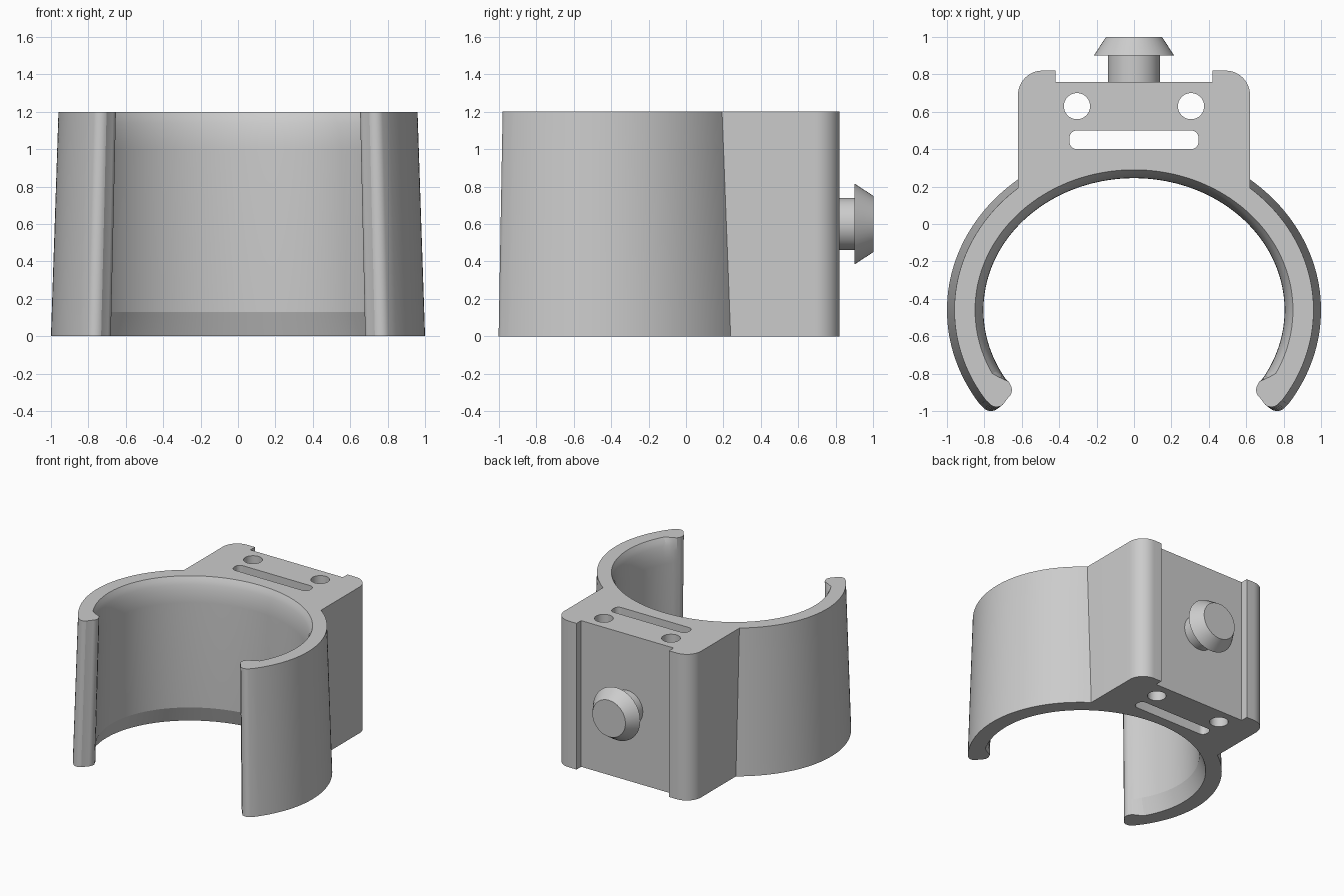
import bpy, bmesh
from math import sin, cos, acos, radians, pi
from mathutils import Matrix

HEIGHT, CENTRE_Y = 1.2, -0.46
BLOCK_X, TIP_ANGLE = 0.62, -33.0

cube = bpy.data.objects.get("Cube")
if cube:
    bpy.data.objects.remove(cube, do_unlink=True)

grey = bpy.data.materials.new("light_grey")
grey.use_nodes = True
grey.diffuse_color = (0.6, 0.6, 0.6, 1)
grey.node_tree.nodes["Principled BSDF"].inputs["Base Color"].default_value = (0.6, 0.6, 0.6, 1)


def arc(cx, cy, rx, ry, start, end, n):
    """Points along an elliptical arc, angles in degrees."""
    angles = [radians(start + (end - start) * i / n) for i in range(n + 1)]
    return [(cx + rx * cos(a), cy + ry * sin(a)) for a in angles]


def loft(name, levels):
    """Solid through equal-length outlines given as (z, points)."""
    bm = bmesh.new()
    rings = [[bm.verts.new((x, y, z)) for x, y in pts] for z, pts in levels]
    n = len(rings[0])
    for low, high in zip(rings, rings[1:]):
        for i in range(n):
            j = (i + 1) % n
            bm.faces.new((low[i], low[j], high[j], high[i]))
    bm.faces.new(rings[0][::-1])
    bm.faces.new(rings[-1])
    bmesh.ops.recalc_face_normals(bm, faces=bm.faces)
    return finish(name, bm)


def finish(name, bm):
    mesh = bpy.data.meshes.new(name)
    bm.to_mesh(mesh)
    bm.free()
    mesh.materials.append(grey)
    obj = bpy.data.objects.new(name, mesh)
    bpy.context.collection.objects.link(obj)
    return obj


def smooth(obj, angle):
    bpy.ops.object.select_all(action="DESELECT")
    obj.select_set(True)
    bpy.context.view_layer.objects.active = obj
    bpy.ops.object.shade_smooth_by_angle(angle=radians(angle))


def clip_outline(z, flare):
    """Section of the open ring and its mounting block at one height."""
    scale = 1 - 0.04 * z / HEIGHT
    inner = 0.83 - 0.03 * z / HEIGHT
    half = []
    # Inner wall, its flare fading out at the tip
    steps = 60
    for i in range(steps + 1):
        deg = 90 + (TIP_ANGLE - 90) * i / steps
        r = inner + flare * min(1, (deg - TIP_ANGLE) / 6)
        a = radians(deg)
        half.append((r * cos(a), CENTRE_Y + (r - 0.1) * sin(a)))
    # Rounded arm tip
    tip = arc(0.735, -0.905, 0.055, 0.055, -217, -127, 9)
    tip += arc(0.765, -0.945, 0.055, 0.055, -127, -37, 9)
    half += [(x * scale, CENTRE_Y + (y - CENTRE_Y) * scale) for x, y in tip]
    # Outer wall up to the block side
    end = acos(BLOCK_X / scale) * 180 / pi
    half += arc(0, CENTRE_Y, scale, 0.89 * scale, -34.5, end, 40)
    # Block corner and raised rail
    half += arc(BLOCK_X - 0.13, 0.69, 0.13, 0.13, 0, 90, 12)
    half += [(0.42, 0.82), (0.42, 0.76)]
    return half + [(-x, y) for x, y in half[:0:-1]]


# Ring clip with block: bottom chamfer, straight wall, rounded top flare
flares = [(0, 0.045), (0.13, 0), (1.0, 0), (1.05, 0.003), (1.1, 0.011),
          (1.14, 0.021), (1.17, 0.032), (HEIGHT, 0.05)]
clip = loft("clip_body", [(z, clip_outline(z, f)) for z, f in flares])

# Cutters for the two round holes and the strap slot
slot = []
for cx, cy, start in ((0.305, 0.46, 0), (-0.305, 0.46, 90),
                      (-0.305, 0.44, 180), (0.305, 0.44, 270)):
    slot += arc(cx, cy, 0.04, 0.04, start, start + 90, 8)
shapes = {"slot_cutter": slot}
for side, x in (("left", 0.305), ("right", -0.305)):
    shapes[side + "_hole_cutter"] = arc(x, 0.63, 0.07, 0.07, 0, 360, 40)[:-1]

for name, points in shapes.items():
    cutter = loft(name, [(-0.1, points), (HEIGHT + 0.1, points)])
    cutter.hide_render = True
    cut = clip.modifiers.new(name, "BOOLEAN")
    cut.operation, cut.solver, cut.object = "DIFFERENCE", "EXACT", cutter
    bpy.context.view_layer.objects.active = clip
    bpy.ops.object.modifier_apply(modifier=cut.name)
    bpy.data.objects.remove(cutter, do_unlink=True)
smooth(clip, 15)

# Mushroom-headed pin on the back, turned about the y axis
profile = [(0.14, 0.74), (0.14, 0.9), (0.215, 0.9), (0.15, 1.0)]
pin = loft("pin", [(d, arc(0, 0, r, r, 0, 360, 48)[:-1]) for r, d in profile])
pin.data.transform(Matrix.Translation((0, 0, 0.6)) @ Matrix.Rotation(-pi / 2, 4, "X"))
smooth(pin, 30)
